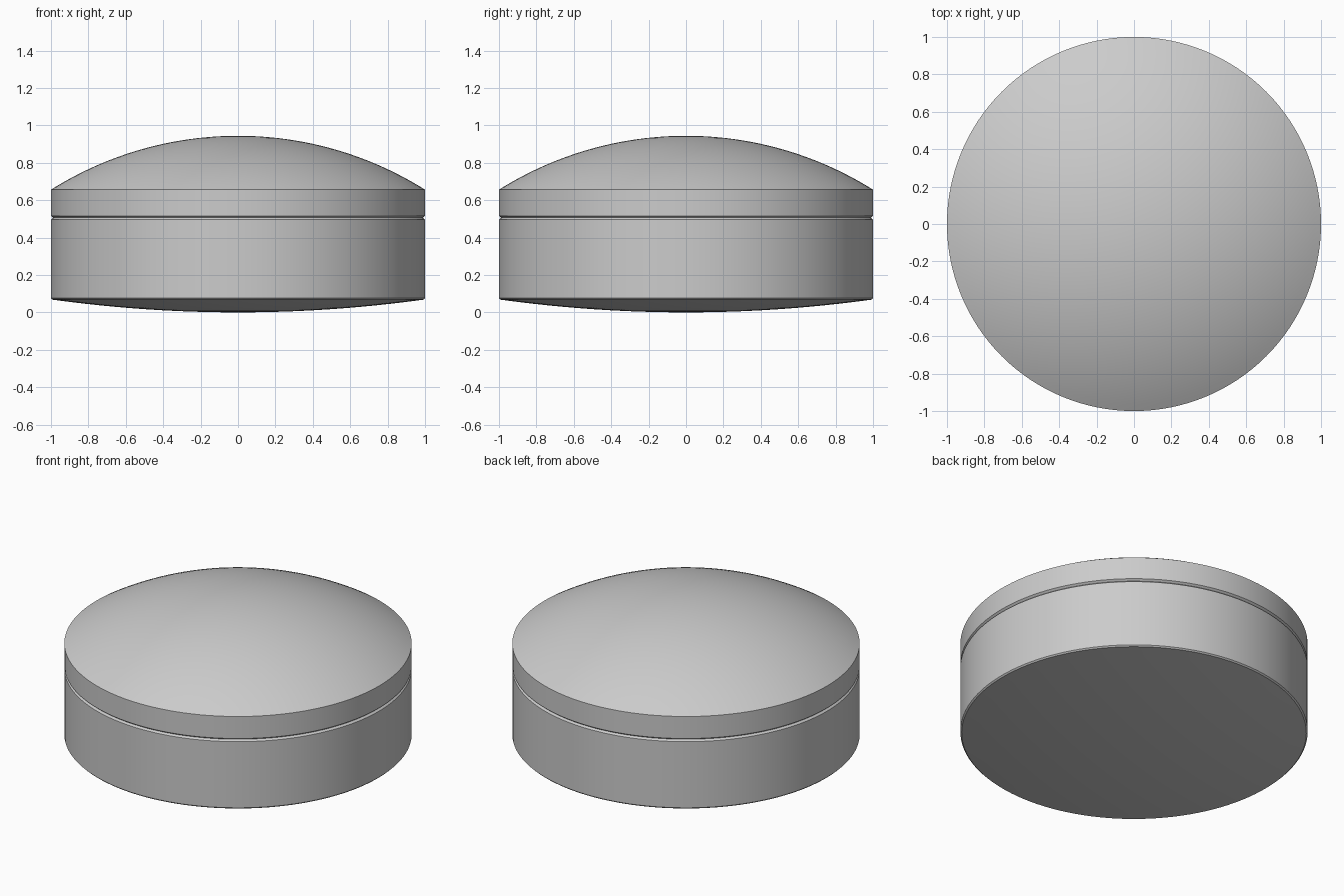
import bpy
import bmesh
import math

cube = bpy.data.objects.get("Cube")
if cube:
    bpy.data.objects.remove(cube, do_unlink=True)

SEGMENTS = 128

# Single plain grey
grey = bpy.data.materials.new("plain_grey")
grey.use_nodes = True
colour = (0.6, 0.6, 0.6, 1.0)
grey.diffuse_color = colour
grey.node_tree.nodes["Principled BSDF"].inputs["Base Color"].default_value = colour


def cap_arc(radius, z_rim, z_centre, steps):
    """Circular arc from the centre axis out to the rim."""
    sag = z_centre - z_rim
    big = (radius ** 2 + sag ** 2) / (2 * abs(sag))
    half = math.asin(radius / big)
    sign = math.copysign(1, sag)
    return [(big * math.sin(half * i / steps),
             z_centre - sign * big * (1 - math.cos(half * i / steps)))
            for i in range(steps + 1)]


def lathe(name, profile):
    """Spin an (r, z) profile, given from bottom to top, around z."""
    bm = bmesh.new()
    verts = [bm.verts.new((r, 0, z)) for r, z in profile]
    edges = [bm.edges.new(pair) for pair in zip(verts, verts[1:])]
    bmesh.ops.spin(bm, geom=verts + edges, cent=(0, 0, 0), axis=(0, 0, 1),
                   angle=2 * math.pi, steps=SEGMENTS, use_duplicate=False)
    bmesh.ops.remove_doubles(bm, verts=bm.verts, dist=0.0001)
    bmesh.ops.recalc_face_normals(bm, faces=bm.faces)
    mesh = bpy.data.meshes.new(name)
    bm.to_mesh(mesh)
    bm.free()
    mesh.materials.append(grey)
    obj = bpy.data.objects.new(name, mesh)
    bpy.context.collection.objects.link(obj)
    bpy.ops.object.select_all(action='DESELECT')
    obj.select_set(True)
    bpy.context.view_layer.objects.active = obj
    bpy.ops.object.shade_smooth_by_angle(angle=math.radians(25))
    return obj


# Body: shallow bowl underside, small bevelled edge, straight wall, seam lip
lathe("body", cap_arc(0.992, 0.068, 0.0, 12)
      + [(1.0, 0.076), (1.0, 0.496), (0.988, 0.506), (0.0, 0.506)])

# Lid: seam lip, short wall, broad domed top
lathe("lid", [(0.0, 0.506), (0.988, 0.506), (1.0, 0.516)]
      + cap_arc(1.0, 0.656, 0.944, 24)[::-1])
